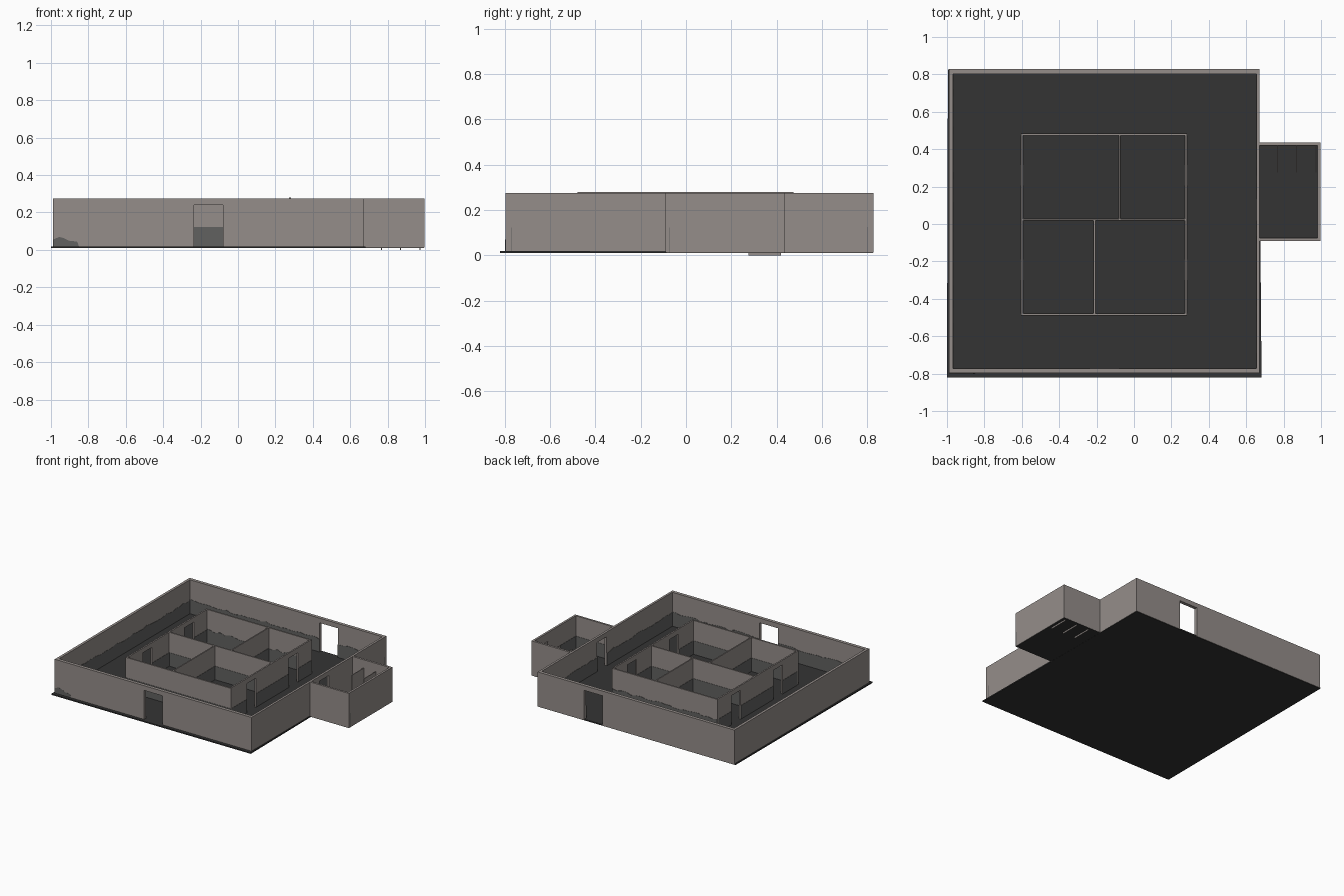
import bpy, bmesh, random

if "Cube" in bpy.data.objects:
    bpy.data.objects.remove(bpy.data.objects["Cube"])
random.seed(4)

def material(name, rgb):
    m = bpy.data.materials.new(name)
    m.diffuse_color = (*rgb, 1)
    m.use_nodes = True
    m.node_tree.nodes["Principled BSDF"].inputs["Base Color"].default_value = m.diffuse_color
    return m

WALL = material("warm grey plaster", (0.30, 0.27, 0.255))
PAINT = material("dark grey dado", (0.12, 0.12, 0.117))
FLOOR = material("charcoal floor", (0.034, 0.034, 0.034))

BASE, TOP, DOOR_TOP, DADO = 0.012, 0.276, 0.24, 0.122

def finish(bm, name, mat):
    bmesh.ops.recalc_face_normals(bm, faces=bm.faces[:])
    me = bpy.data.meshes.new(name)
    bm.to_mesh(me)
    bm.free()
    me.materials.append(mat)
    ob = bpy.data.objects.new(name, me)
    bpy.context.collection.objects.link(ob)
    return ob

def prism(bm, outline, depth):
    """Solid from a planar outline of 3D points moved along depth."""
    f = bm.faces.new([bm.verts.new(p) for p in outline])
    r = bmesh.ops.extrude_face_region(bm, geom=[f])
    vs = [v for v in r["geom"] if isinstance(v, bmesh.types.BMVert)]
    bmesh.ops.translate(bm, verts=vs, vec=depth)

def slab(name, pts, z0, z1, mat):
    bm = bmesh.new()
    prism(bm, [(x, y, z0) for x, y in pts], (0, 0, z1 - z0))
    finish(bm, name, mat)

def wall(name, axis, a, b, c0, c1, doors=(), sides=(), jag=0.0, top=TOP):
    """Wall along an axis from a to b, c0..c1 across, with door gaps;
    sides lists the faces (-1 / +1) that carry a painted dado."""
    def pt(u, c, z):
        return (u, c, z) if axis == 'x' else (c, u, z)

    # elevation outline dips around each door opening
    line = [(a, BASE)]
    for d0, d1 in doors:
        line += [(d0, BASE), (d0, DOOR_TOP), (d1, DOOR_TOP), (d1, BASE)]
    line += [(b, BASE), (b, top), (a, top)]
    bm = bmesh.new()
    prism(bm, [pt(u, c0, z) for u, z in line], pt(0, c1 - c0, 0))
    bmesh.ops.triangulate(bm, faces=[f for f in bm.faces if len(f.verts) > 4])
    finish(bm, name, WALL)

    # dado plates between the doors
    edges = [a] + [e for d in doors for e in d] + [b]
    for s in sides:
        c = c0 if s < 0 else c1
        bm = bmesh.new()
        for u0, u1 in zip(edges[::2], edges[1::2]):
            n = max(1, int((u1 - u0) / 0.04)) if jag else 1
            tops = [(u0 + (u1 - u0) * i / n, DADO + random.uniform(-jag, jag))
                    for i in range(n + 1)]
            for (ua, za), (ub, zb) in zip(tops, tops[1:]):
                prism(bm, [pt(ua, c, BASE), pt(ub, c, BASE), pt(ub, c, zb), pt(ua, c, za)],
                      pt(0, 0.002 * s, 0))
        finish(bm, name + "_dado", PAINT)

# floors, the main one slightly out of square
slab("main_floor", [(-1, -0.82), (0.682, -0.82), (0.668, 0.825), (-0.995, 0.825)], 0.010, 0.019, FLOOR)
slab("annex_floor", [(0.66, -0.085), (0.995, -0.085), (0.995, 0.435), (0.66, 0.435)], 0.011, 0.017, FLOOR)

# outer shell
J = 0.008
wall("front_wall", 'x', -0.988, 0.672, -0.797, -0.772, [(-0.235, -0.08)], [1], J)
wall("back_wall", 'x', -0.988, 0.672, 0.803, 0.828, [(0.125, 0.28)], [-1], J)
wall("left_wall", 'y', -0.772, 0.803, -0.988, -0.968, (), [1], J)
wall("right_wall", 'y', -0.772, 0.803, 0.655, 0.672, [(0.02, 0.135)], [-1], J)

# annex shell
wall("annex_front_wall", 'x', 0.672, 0.998, -0.09, -0.075, (), [1])
wall("annex_back_wall", 'x', 0.672, 0.998, 0.42, 0.436, (), [-1])
wall("annex_right_wall", 'y', -0.075, 0.42, 0.982, 0.998, (), [-1])

# inner block of four rooms
T = 0.011
side_doors = [(-0.30, -0.19), (0.205, 0.315)]
wall("block_front_wall", 'x', -0.604, 0.284, -0.49, -0.49 + T, (), [-1, 1])
wall("block_back_wall", 'x', -0.604, 0.284, 0.474, 0.474 + T, (), [-1, 1], J)
wall("block_left_wall", 'y', -0.479, 0.474, -0.604, -0.604 + T, side_doors, [-1, 1])
wall("block_right_wall", 'y', -0.479, 0.474, 0.273, 0.284, side_doors, [-1, 1], 0, 0.279)
wall("cross_partition", 'x', -0.593, 0.273, 0.018, 0.028, (), [-1, 1])
wall("back_partition", 'y', 0.028, 0.474, -0.080, -0.071, (), [-1, 1])
wall("front_partition", 'y', -0.479, 0.018, -0.216, -0.207, (), [-1, 1])

# annex cubicle dividers, running just through the floor
for i, x in enumerate((0.767, 0.869, 0.973)):
    slab(f"cubicle_divider_{i}", [(x - 0.003, 0.275), (x + 0.003, 0.275), (x + 0.003, 0.42), (x - 0.003, 0.42)],
         0.0, 0.215, WALL)

# paint showing through at the front left corner
bm = bmesh.new()
prof = [(-0.988, 0.018), (-0.85, 0.018), (-0.86, 0.045), (-0.90, 0.048), (-0.93, 0.062), (-0.955, 0.07), (-0.988, 0.055)]
prism(bm, [(x, -0.797, z) for x, z in prof], (0, -0.001, 0))
finish(bm, "corner_paint_patch", PAINT)
